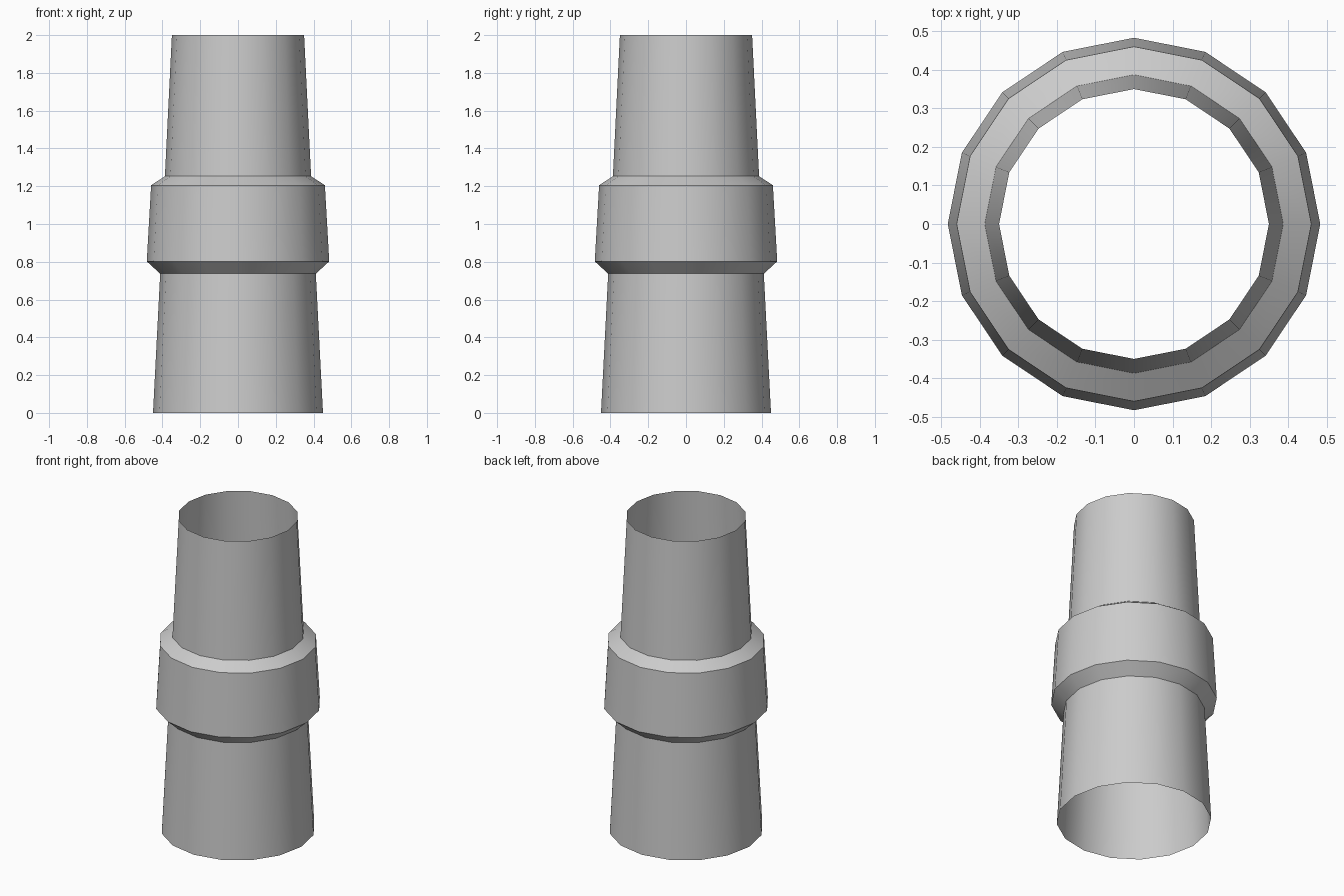
import bpy, bmesh, math

if "Cube" in bpy.data.objects:
    bpy.data.objects.remove(bpy.data.objects["Cube"])

SIDES = 16
# (radius, height) of the open tapered pipe with its raised collar
PROFILE = [(0.45, 0), (0.412, 0.737), (0.483, 0.802),
           (0.46, 1.205), (0.387, 1.253), (0.35, 2)]

bm = bmesh.new()
rings = []
for r, z in PROFILE:
    rings.append([bm.verts.new((r * math.cos(2 * math.pi * i / SIDES),
                                r * math.sin(2 * math.pi * i / SIDES), z))
                  for i in range(SIDES)])

# Bridge neighbouring rings; both ends stay open
for low, high in zip(rings, rings[1:]):
    for i in range(SIDES):
        j = (i + 1) % SIDES
        bm.faces.new((low[i], low[j], high[j], high[i]))

mesh = bpy.data.meshes.new("collared_pipe")
bm.to_mesh(mesh)
bm.free()
pipe = bpy.data.objects.new("collared_pipe", mesh)
bpy.context.collection.objects.link(pipe)

# Smooth around the pipe, sharp at the collar edges
bpy.context.view_layer.objects.active = pipe
pipe.select_set(True)
bpy.ops.object.shade_smooth_by_angle(angle=math.radians(30))
